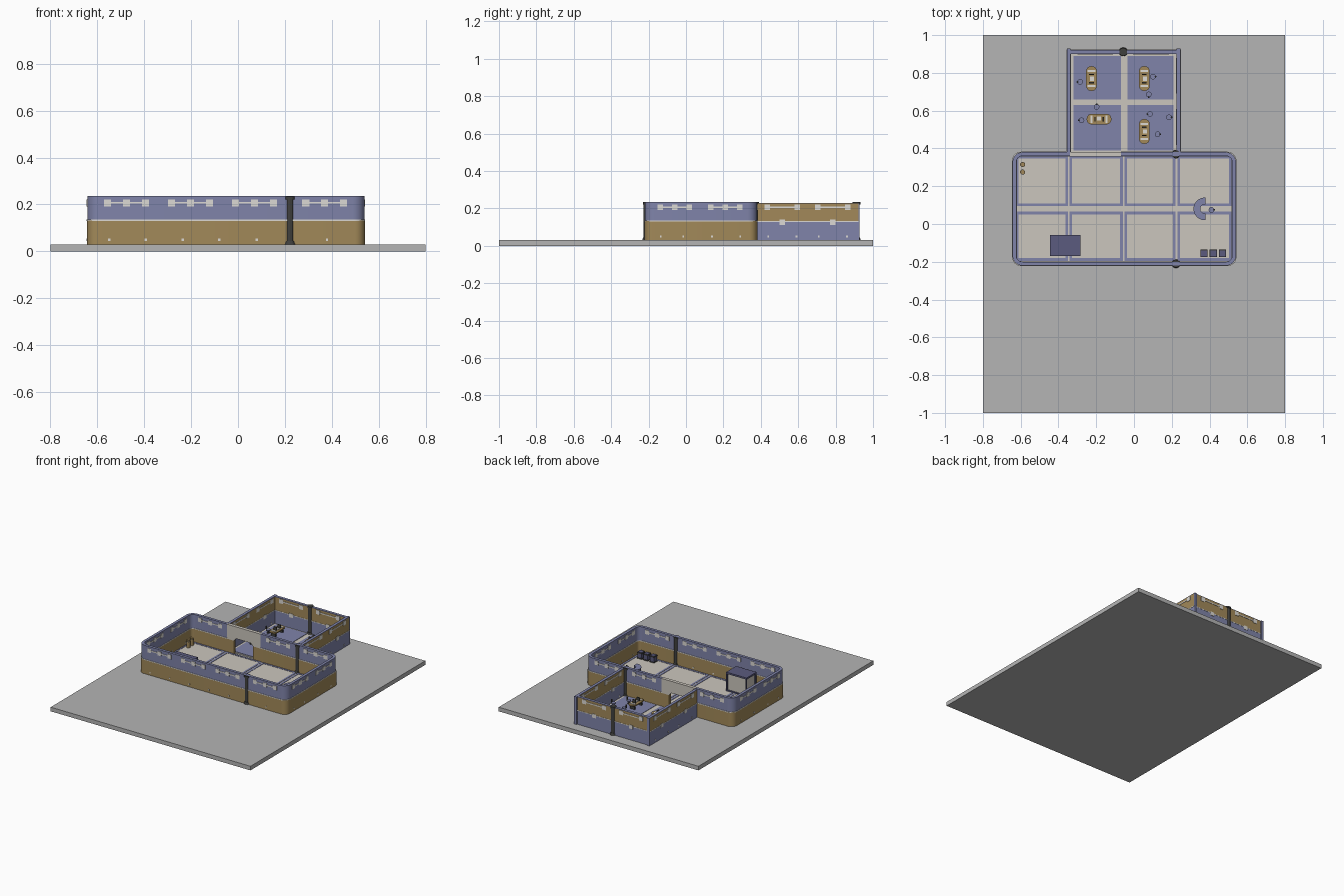
import bpy, bmesh, math
from mathutils import Vector, Matrix

if "Cube" in bpy.data.objects:
    bpy.data.objects.remove(bpy.data.objects["Cube"])

COL = {
    "base grey": (0.46, 0.46, 0.46), "wall blue": (0.215, 0.23, 0.40),
    "wall tan": (0.36, 0.25, 0.10), "floor beige": (0.60, 0.565, 0.51),
    "trim white": (0.72, 0.70, 0.66), "navy": (0.105, 0.105, 0.21),
    "charcoal": (0.05, 0.05, 0.047),
}
MATS = {}
for n, c in COL.items():
    MATS[n] = bpy.data.materials.new(n)
    MATS[n].diffuse_color = (*c, 1)


class Part:
    """One mesh object of one colour, built from simple solids."""
    def __init__(self, name, mat):
        self.name, self.mat, self.bm = name, mat, bmesh.new()

    def box(self, x0, x1, y0, y1, z0, z1):
        m = Matrix.Translation(((x0 + x1) / 2, (y0 + y1) / 2, (z0 + z1) / 2))
        m = m @ Matrix.Diagonal((abs(x1 - x0), abs(y1 - y0), abs(z1 - z0), 1))
        bmesh.ops.create_cube(self.bm, size=1, matrix=m)
        return self

    def cyl(self, x, y, z0, z1, r0, r1=None, n=12):
        bmesh.ops.create_cone(self.bm, cap_ends=True, segments=n, radius1=r0,
                              radius2=r0 if r1 is None else r1, depth=z1 - z0,
                              matrix=Matrix.Translation((x, y, (z0 + z1) / 2)))
        return self

    def prism(self, pts, vec):
        f = self.bm.faces.new([self.bm.verts.new(p) for p in pts])
        g = bmesh.ops.extrude_face_region(self.bm, geom=[f])["geom"]
        bmesh.ops.translate(self.bm, vec=vec,
                            verts=[v for v in g if isinstance(v, bmesh.types.BMVert)])
        self.bm.faces.new([v for v in reversed(f.verts)]) if not f.is_valid else None
        return self

    def strip(self, path, t, z0, z1):
        """Wall of thickness t along an open path, with mitred corners."""
        p = [Vector(q) for q in path]
        rings = []
        for i, q in enumerate(p):
            a = (q - p[i - 1]).normalized() if i else (p[1] - q).normalized()
            b = (p[i + 1] - q).normalized() if i < len(p) - 1 else a
            na, nb = Vector((-a.y, a.x)), Vector((-b.y, b.x))
            n = (na + nb).normalized()
            n *= t / 2 / n.dot(na)
            rings.append([self.bm.verts.new((*(q + n * s), z))
                          for s, z in ((1, z0), (1, z1), (-1, z1), (-1, z0))])
        for r, s in zip(rings, rings[1:]):
            for k in range(4):
                self.bm.faces.new((r[k], r[(k + 1) % 4], s[(k + 1) % 4], s[k]))
        self.bm.faces.new(rings[0])
        self.bm.faces.new(rings[-1][::-1])
        return self

    def done(self, smooth=False):
        bmesh.ops.recalc_face_normals(self.bm, faces=self.bm.faces)
        me = bpy.data.meshes.new(self.name)
        self.bm.to_mesh(me)
        self.bm.free()
        ob = bpy.data.objects.new(self.name, me)
        me.materials.append(MATS[self.mat])
        bpy.context.collection.objects.link(ob)
        if smooth:
            bpy.ops.object.select_all(action='DESELECT')
            ob.select_set(True)
            bpy.context.view_layer.objects.active = ob
            bpy.ops.object.shade_smooth_by_angle()
        return ob


def room_path(xa, xb, r):
    """Clockwise centre line of the main room, open between xb and xa at the door."""
    x0, x1, y0, y1 = -0.633, 0.53, -0.21, 0.37
    pts = [(xa, y1)]
    for cx, cy, a0 in ((x1 - r, y1 - r, 90), (x1 - r, y0 + r, 0),
                       (x0 + r, y0 + r, -90), (x0 + r, y1 - r, 180)):
        for i in range(7):
            a = math.radians(a0 - 15 * i)
            pts.append((cx + r * math.cos(a), cy + r * math.sin(a)))
    return pts + [(xb, y1)]


G = 0.03  # ground level
Part("base_slab", "base grey").box(-.8, .8, -1, 1, 0, G).done()

# Main room walls: tan below, blue above, white line between
Part("main_wall_lower", "wall tan").strip(room_path(-.13, -.285, .032), .022, G, .132).done(True)
Part("main_wall_upper", "wall blue").strip(room_path(-.07, -.34, .042), .02, .132, .235).done(True)
Part("main_wall_line", "trim white").strip(room_path(-.07, -.34, .036), .025, .130, .136).done(True)

# Door header between the rooms
door = [(-.34, .235), (-.34, .13), (-.285, .13), (-.265, .15), (-.15, .15),
        (-.13, .13), (-.07, .13), (-.07, .235)]
Part("door_header", "floor beige").prism([(x, .358, z) for x, z in door], (0, .024, 0)).done()

# Back room walls: blue below, tan above
U = [(-.346, .381), (-.346, .911), (.236, .911), (.236, .381)]
Part("back_wall_lower", "wall blue").strip(U, .02, G, .13).done()
Part("back_wall_upper", "wall tan").strip(U, .02, .13, .226).done()
Part("back_wall_cap", "wall blue").strip(U, .02, .226, .230).done()
Part("back_wall_line", "trim white").strip(U, .023, .128, .133).done()
ends = Part("back_wall_ends", "wall blue")
for x in (-.346, .236):
    ends.box(x - .01, x + .01, .921, .928, G, .23)
ends.done()

# Floors
Part("main_floor", "floor beige").box(-.625, .522, -.202, .362, G, .034).done()
Part("back_floor", "floor beige").box(-.337, .227, .381, .902, G, .034).done()
frames = Part("floor_frames", "wall blue")
for x0, x1 in ((-.63, -.345), (-.345, -.055), (-.055, .225), (.225, .52)):
    for y0, y1 in ((-.195, .065), (.095, .36)):
        t = .014
        frames.box(x0 + .004, x1 - .004, y0, y0 + t, .034, .036)
        frames.box(x0 + .004, x1 - .004, y1 - t, y1, .034, .036)
        frames.box(x0 + .004, x0 + t + .004, y0 + t, y1 - t, .034, .036)
        frames.box(x1 - t - .004, x1 - .004, y0 + t, y1 - t, .034, .036)
frames.done()
tiles = Part("back_floor_tiles", "wall blue")
for x0, x1 in ((-.32, -.07), (-.035, .21)):
    for y0, y1 in ((.39, .63), (.66, .89)):
        tiles.box(x0, x1, y0, y1, .034, .037)
tiles.done()

# Wall fittings: thin plates on both faces of each wall
fit = Part("wall_fittings", "trim white")


def plate(axis, at, c, z, w, h):
    for s in (-1, 1):
        a, b = at + s * .009, at + s * .0125
        if axis == "x":
            fit.box(c - w / 2, c + w / 2, min(a, b), max(a, b), z - h / 2, z + h / 2)
        else:
            fit.box(min(a, b), max(a, b), c - w / 2, c + w / 2, z - h / 2, z + h / 2)


def lamp(axis, at, centres):
    for c in centres:
        plate(axis, at, c, .207, .03, .03)
    plate(axis, at, (centres[0] + centres[-1]) / 2, .207, centres[-1] - centres[0], .008)


for c in (-.475, -.203, .07, .37):
    lamp("x", -.21, (c - .081, c, c + .081))
for c in (-.475, .07, .37):
    lamp("x", .37, (c - .081, c, c + .081))
for c in (-.06, .21):
    for x in (-.633, .53):
        lamp("y", x, (c - .078, c, c + .078))
for c in (.514, .785):
    for x in (-.346, .236):
        lamp("y", x, (c - .08, c + .08))
        plate("y", x, c, .126, .03, .028)
for c in (-.205, .09):
    lamp("x", .911, (c - .08, c + .08))
    plate("x", .911, c, .126, .03, .028)
for c in (-.55, -.393, -.236, -.08, .08, .38):
    plate("x", -.21, c, .05, .01, .01)
for x in (-.633, .53):
    for c in (-.135, -.015, .14, .29):
        plate("y", x, c, .05, .01, .01)
for x in (-.346, .236):
    for c in (.44, .59, .71, .86):
        plate("y", x, c, .05, .01, .01)
fit.done()

# Pillars with stepped feet
pil = Part("pillars", "charcoal")
for x, y in ((.222, -.21), (.222, .37), (-.057, .911)):
    pil.cyl(x, y, G, .045, .024, .019).cyl(x, y, .045, .232, .017)
    pil.cyl(x, y, .222, .234, .021)
    pil.box(x - .022, x + .022, y - .006, y + .006, G, .042)
pil.done()

# Work tables with rounded ends, screens and papers
tops, legs = Part("table_tops", "wall tan"), Part("table_legs_and_screens", "charcoal")
papers = Part("table_papers", "trim white")
for cx, cy, turn in ((-.225, .77, 0), (.055, .77, 0), (-.185, .555, 1), (.055, .49, 0)):
    def put(part, u0, u1, v0, v1, z0, z1):
        if turn:
            part.box(cx + v0, cx + v1, cy + u0, cy + u1, z0, z1)
        else:
            part.box(cx + u0, cx + u1, cy + v0, cy + v1, z0, z1)
    out = []
    for sv, a0 in ((1, 0), (-1, 180)):
        for i in range(7):
            a = math.radians(a0 + 30 * i)
            u, v = .028 * math.cos(a), sv * .042 + .024 * math.sin(a)
            out.append((cx + v, cy - u, .066) if turn else (cx + u, cy + v, .066))
    tops.prism(out, (0, 0, .008))
    for v in (-.04, .04):
        put(legs, -.018, .018, v - .004, v + .004, .035, .066)
        put(legs, -.012, .012, v * .55 - .003, v * .55 + .003, .074, .098)
        put(papers, -.02, .02, v - .006, v + .006, .074, .077)
    put(papers, -.008, .014, -.012, .010, .074, .080)
tops.done()
legs.done()
papers.done()

# Stools with small dark backs
seats, stems = Part("stool_seats", "wall blue"), Part("stool_stems", "charcoal")
for x, y, a in ((-.285, .752, 180), (.1, .78, 0), (.078, .686, 270), (-.198, .62, 90),
                (-.278, .549, 180), (.085, .582, 180), (.185, .565, 0), (.125, .475, 0),
                (.41, .075, 0)):
    a = math.radians(a)
    seats.cyl(x, y, .055, .062, .015)
    stems.cyl(x, y, .034, .055, .004, n=8).cyl(x, y, .034, .039, .011, n=8)
    stems.cyl(x + .014 * math.cos(a), y + .014 * math.sin(a), .06, .082, .005, n=8)
seats.done()
stems.done()

# Half-ring reception counter
arc = [(.375 + .042 * math.cos(math.radians(d)), .08 + .042 * math.sin(math.radians(d)))
       for d in range(85, 276, 10)]
Part("reception_counter", "navy").strip(arc, .030, .034, .078).done(True)
Part("reception_top", "wall blue").strip(arc, .036, .078, .084).done(True)

# Kiosk: pale body, navy roof and corner posts
Part("kiosk_body", "floor beige").box(-.437, -.29, -.163, -.065, .034, .158).done()
kiosk = Part("kiosk_frame", "navy").box(-.445, -.282, -.17, -.057, .158, .17)
kiosk.box(-.445, -.282, -.17, -.057, .034, .042)
for x in (-.441, -.286):
    for y in (-.166, -.061):
        kiosk.box(x - .004, x + .004, y - .004, y + .004, .042, .158)
kiosk.done()

# Row of three crates with dark rims
crates, rims = Part("crates", "navy"), Part("crate_rims", "charcoal")
for x in (.37, .42, .469):
    crates.box(x - .016, x + .016, -.171, -.139, .034, .082)
    rims.box(x - .019, x + .019, -.174, -.136, .072, .079)
    rims.box(x - .019, x + .019, -.174, -.136, .034, .040)
crates.done()
rims.done()

# Pair of tan canisters
can, lids = Part("canisters", "wall tan"), Part("canister_lids", "charcoal")
for y in (.315, .275):
    can.cyl(-.59, y, .034, .075, .013).cyl(-.59, y, .079, .086, .012)
    lids.cyl(-.59, y, .075, .079, .0135)
can.done()
lids.done()

for m in bpy.data.materials:
    if m.users and not m.is_grease_pencil:
        m.use_nodes = True
        m.node_tree.nodes["Principled BSDF"].inputs["Base Color"].default_value = m.diffuse_color
